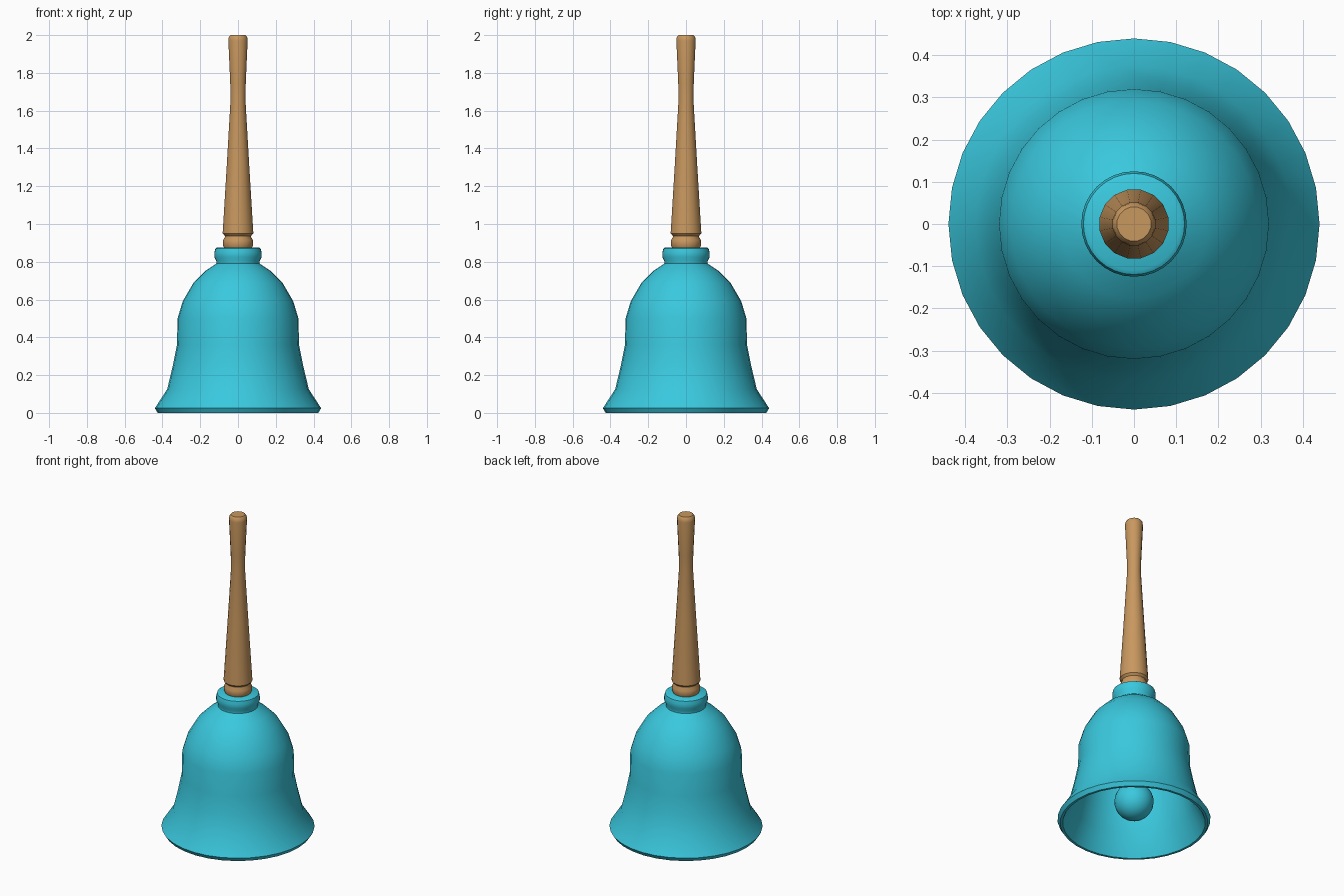
import bpy
import math

cube = bpy.data.objects.get("Cube")
if cube:
    bpy.data.objects.remove(cube, do_unlink=True)


def make_material(name, rgb):
    mat = bpy.data.materials.new(name)
    mat.use_nodes = True
    colour = (*rgb, 1.0)
    mat.diffuse_color = colour
    mat.node_tree.nodes["Principled BSDF"].inputs["Base Color"].default_value = colour
    return mat


def smooth(obj, angle):
    bpy.ops.object.select_all(action="DESELECT")
    obj.select_set(True)
    bpy.context.view_layer.objects.active = obj
    bpy.ops.object.shade_smooth_by_angle(angle=math.radians(angle))


def lathe(name, profile, sides, mat, turn=0.0, angle=40):
    """Revolve (radius, height) points, listed so that faces point outwards.
    A zero radius closes the end with a single point."""
    verts, rings, faces = [], [], []
    for radius, z in profile:
        count = sides if radius > 0 else 1
        rings.append([len(verts) + i for i in range(count)])
        for i in range(count):
            a = math.tau * (i + turn) / sides
            verts.append((radius * math.cos(a), radius * math.sin(a), z))
    for low, high in zip(rings, rings[1:]):
        for i in range(sides):
            j = (i + 1) % sides
            if len(low) == 1:
                faces.append((low[0], high[j], high[i]))
            elif len(high) == 1:
                faces.append((low[i], low[j], high[0]))
            else:
                faces.append((low[i], low[j], high[j], high[i]))
    mesh = bpy.data.meshes.new(name)
    mesh.from_pydata(verts, [], faces)
    mesh.materials.append(mat)
    obj = bpy.data.objects.new(name, mesh)
    bpy.context.collection.objects.link(obj)
    smooth(obj, angle)
    return obj


teal = make_material("teal metal", (0.042, 0.58, 0.73))
wood = make_material("light wood", (0.58, 0.314, 0.115))

# Bell shell: inner wall from crown to lip, then outer wall up to the neck
inner = [(0, 0.74), (0.14, 0.71), (0.21, 0.66), (0.26, 0.58), (0.29, 0.48),
         (0.295, 0.36), (0.315, 0.25), (0.345, 0.13), (0.40, 0.02)]
outer = [(0.41, 0.0), (0.425, 0.0), (0.44, 0.025), (0.375, 0.125), (0.345, 0.25),
         (0.323, 0.36), (0.32, 0.50), (0.293, 0.59), (0.235, 0.69),
         (0.175, 0.75), (0.115, 0.79)]
neck = [(0.115, 0.805), (0.125, 0.825), (0.125, 0.85), (0.12, 0.87),
        (0.11, 0.876), (0, 0.876)]
lathe("bell", inner + outer + neck, 32, teal)

# Wooden handle: collar, groove, tapered grip and rounded end
handle = [(0, 0.87), (0.072, 0.87), (0.08, 0.885), (0.08, 0.915), (0.071, 0.93),
          (0.071, 0.937), (0.083, 0.95), (0.081, 0.98), (0.06, 1.32), (0.04, 1.66),
          (0.042, 1.75), (0.052, 1.97), (0.05, 1.988), (0.041, 2.0), (0, 2.0)]
lathe("handle", handle, 16, wood, turn=0.5)

# Clapper hanging inside the bell
lathe("clapper_rod", [(0, 0.2), (0.02, 0.2), (0.02, 0.75), (0, 0.75)], 12, teal)
bpy.ops.mesh.primitive_uv_sphere_add(segments=24, ring_count=16, radius=0.113,
                                     location=(0, 0, 0.14))
ball = bpy.context.object
ball.name = "clapper_ball"
ball.data.materials.append(teal)
smooth(ball, 40)
